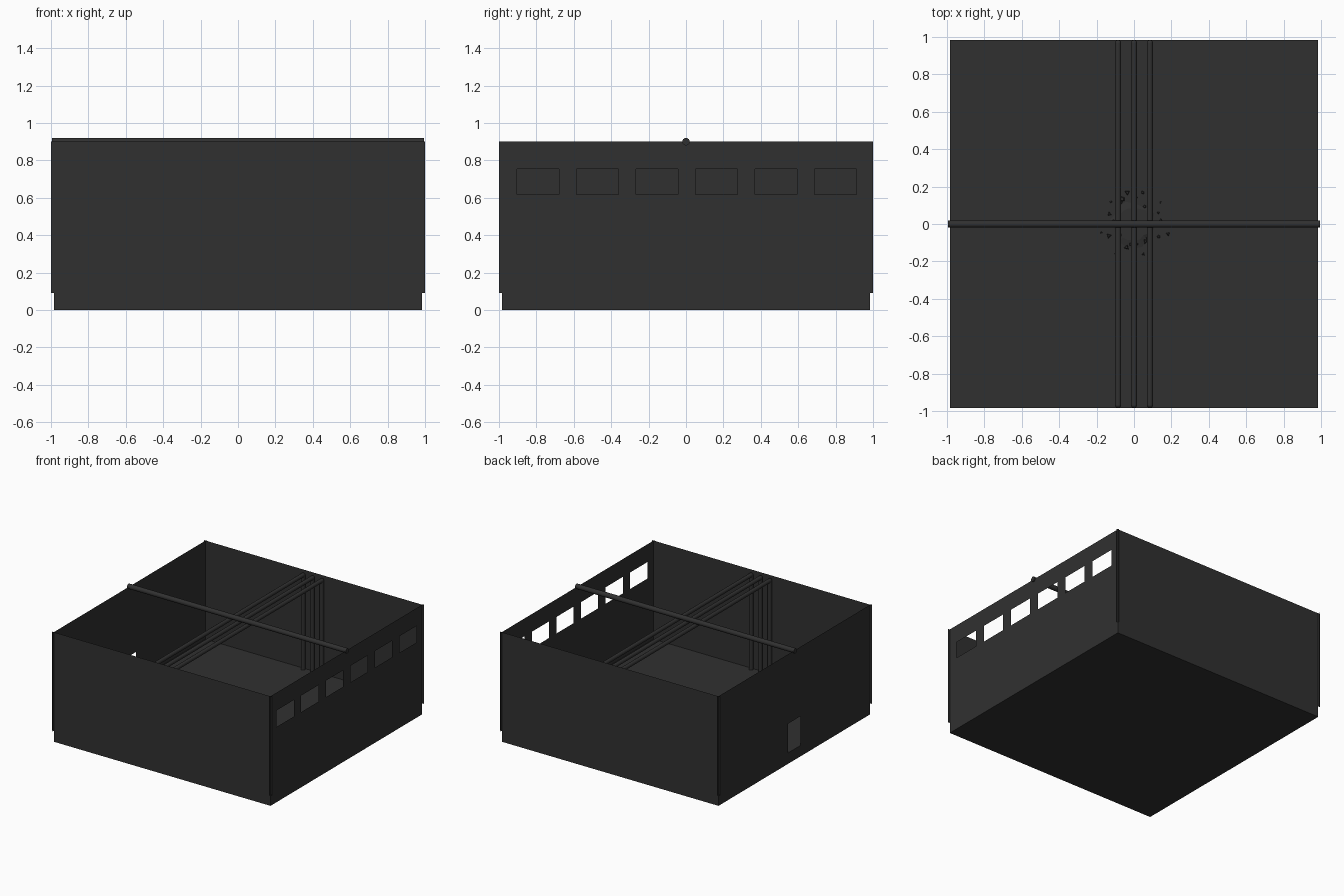
import bpy, bmesh, math, random
from mathutils import Matrix, Vector

cube = bpy.data.objects.get("Cube")
if cube:
    bpy.data.objects.remove(cube)

mat = bpy.data.materials.new("charcoal_grey")
mat.use_nodes = True
COLOUR = (0.03, 0.03, 0.03, 1)
mat.diffuse_color = COLOUR
mat.node_tree.nodes["Principled BSDF"].inputs["Base Color"].default_value = COLOUR

EDGE, BASE, TOP = 0.985, 0.09, 0.9


def finish(bm, name, smooth=False):
    mesh = bpy.data.meshes.new(name)
    bm.to_mesh(mesh)
    bm.free()
    mesh.materials.append(mat)
    ob = bpy.data.objects.new(name, mesh)
    bpy.context.collection.objects.link(ob)
    if smooth:
        bpy.ops.object.select_all(action='DESELECT')
        ob.select_set(True)
        bpy.context.view_layer.objects.active = ob
        bpy.ops.object.shade_smooth_by_angle(angle=math.radians(40))
    return ob


def wall(name, turn, holes=()):
    """Thin sheet wall, facing -y before turning; holes are (u0, u1, z0, z1)."""
    us = sorted({-1, 1} | {u for h in holes for u in h[:2]})
    zs = sorted({BASE, TOP} | {z for h in holes for z in h[2:]})
    bm = bmesh.new()
    for u0, u1 in zip(us, us[1:]):
        for z0, z1 in zip(zs, zs[1:]):
            cu, cz = (u0 + u1) / 2, (z0 + z1) / 2
            if any(h[0] < cu < h[1] and h[2] < cz < h[3] for h in holes):
                continue
            corners = ((u0, z0), (u1, z0), (u1, z1), (u0, z1))
            bm.faces.new([bm.verts.new((u, -EDGE, z)) for u, z in corners])
    bmesh.ops.remove_doubles(bm, verts=bm.verts, dist=0.0001)
    bm.transform(Matrix.Rotation(math.radians(turn), 4, 'Z'))
    return finish(bm, name)


def add_tube(bm, start, end, radius):
    a, b = Vector(start), Vector(end)
    turn = (b - a).to_track_quat('Z', 'Y').to_matrix().to_4x4()
    bmesh.ops.create_cone(bm, cap_ends=True, segments=16, radius1=radius, radius2=radius,
                          depth=(b - a).length,
                          matrix=Matrix.Translation((a + b) / 2) @ turn)


# Floor slab
bm = bmesh.new()
bmesh.ops.create_cube(bm, size=1, matrix=Matrix.Translation((0, 0, BASE / 2))
                      @ Matrix.Diagonal((2 * EDGE, 2 * EDGE, BASE, 1)))
finish(bm, "floor_slab")

# Four walls crossing slightly past each other at the corners
windows = []
for i in range(6):
    c = 0.004 + (i - 2.5) * 0.3185
    windows.append((c - 0.112, c + 0.112, 0.618, 0.754))
wall("front_wall", 0)
wall("window_wall", 90, windows)
wall("back_wall", 180)
wall("door_wall", 270, [(-0.08, 0.08, BASE, 0.33)])

# Main beam resting on the side walls
bm = bmesh.new()
add_tube(bm, (-0.995, 0, TOP), (0.995, 0, TOP), 0.02)
finish(bm, "cross_beam", True)

# Three pipes running front to back and dropping down both walls
R, PZ, PY = 0.0165, 0.866, 0.967
for label, x in (("right", -0.085), ("middle", 0), ("left", 0.085)):
    bm = bmesh.new()
    add_tube(bm, (x, -PY, PZ), (x, PY, PZ), R)
    for y in (-PY, PY):
        add_tube(bm, (x, y, BASE), (x, y, PZ), R)
        bmesh.ops.create_uvsphere(bm, u_segments=16, v_segments=8, radius=R,
                                  matrix=Matrix.Translation((x, y, PZ)))
    finish(bm, label + "_pipe", True)

# Scattered rubble around the middle of the floor
random.seed(4)
bm = bmesh.new()
for i in range(26):
    angle = i * math.tau / 26 + random.uniform(-0.1, 0.1)
    reach = random.uniform(0.09, 0.19)
    size = random.uniform(0.006, 0.016)
    place = Matrix.Translation((reach * math.cos(angle), reach * math.sin(angle), BASE + size / 2))
    spin = Matrix.Rotation(random.uniform(0, math.tau), 4, 'Z')
    bmesh.ops.create_cone(bm, cap_ends=True, segments=random.choice((3, 4, 5)), radius1=size,
                          radius2=size * 0.6, depth=size, matrix=place @ spin)
finish(bm, "floor_rubble")

# Low ragged mound under the rubble
bm = bmesh.new()
bmesh.ops.create_cone(bm, cap_ends=True, segments=18, radius1=0.12, radius2=0.09,
                      depth=0.008, matrix=Matrix.Translation((0, 0, BASE + 0.004)))
for v in bm.verts:
    k = random.uniform(0.85, 1.1)
    v.co.x *= k
    v.co.y *= k
finish(bm, "rubble_mound")
